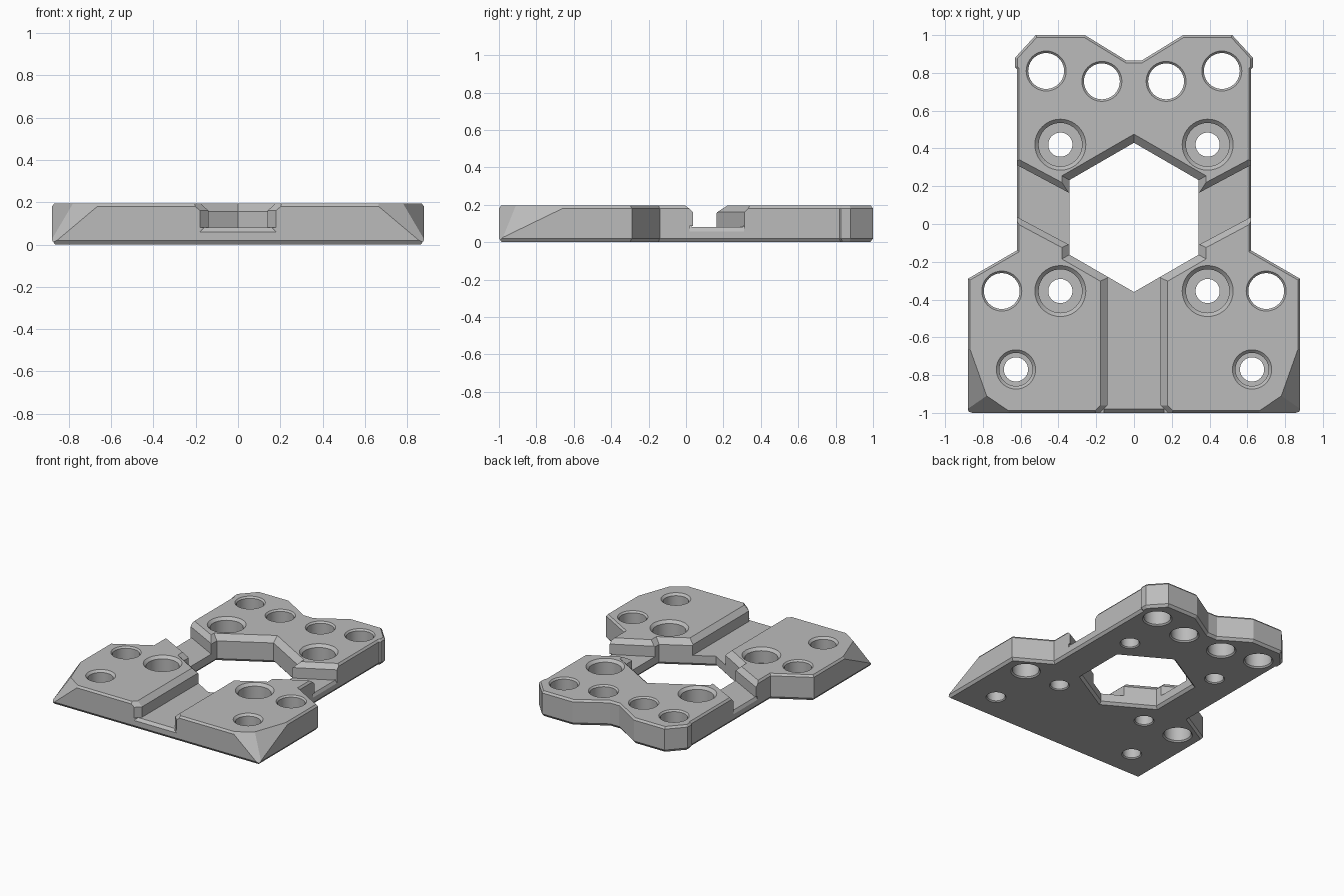
import bpy, bmesh
from math import cos, sin, pi, radians
from mathutils import Vector

cube = bpy.data.objects.get("Cube")
if cube:
    bpy.data.objects.remove(cube, do_unlink=True)

TOP, FLOOR = 0.195, 0.08

grey = bpy.data.materials.new("plain grey")
grey.use_nodes = True
grey.diffuse_color = (0.5, 0.5, 0.5, 1)
grey.node_tree.nodes["Principled BSDF"].inputs["Base Color"].default_value = (0.5, 0.5, 0.5, 1)


def loft(name, rings):
    """Closed solid through (z, points) rings, bottom to top."""
    bm = bmesh.new()
    loops = [[bm.verts.new((x, y, z)) for x, y in pts] for z, pts in rings]
    n = len(loops[0])
    for a, b in zip(loops, loops[1:]):
        for i in range(n):
            j = (i + 1) % n
            bm.faces.new((a[i], a[j], b[j], b[i]))
    bm.faces.new(loops[0][::-1])
    bm.faces.new(loops[-1])
    bmesh.ops.recalc_face_normals(bm, faces=bm.faces)
    mesh = bpy.data.meshes.new(name)
    bm.to_mesh(mesh)
    bm.free()
    mesh.materials.append(grey)
    obj = bpy.data.objects.new(name, mesh)
    bpy.context.collection.objects.link(obj)
    return obj


def inset(pts, d):
    """Mitred inward offset of a counter-clockwise outline."""
    out = []
    for i, p in enumerate(pts):
        p, prev, nxt = Vector(p), Vector(pts[i - 1]), Vector(pts[(i + 1) % len(pts)])
        e, f = (p - prev).normalized(), (nxt - p).normalized()
        m, k = Vector((-e.y, e.x)), Vector((-f.y, f.x))
        out.append(tuple(p + (m + k) * d / (1 + m.dot(k))))
    return out


def ngon(x, y, r, n, turn=0.0):
    return [(x + r * cos(2 * pi * i / n + turn), y + r * sin(2 * pi * i / n + turn)) for i in range(n)]


def mirrored(pts, s):
    return [(s * x, y) for x, y in pts]


# Plate with chamfered rims
half = [(0.88, -1), (0.88, -0.29), (0.62, -0.14), (0.62, 0.82), (0.63, 0.83),
        (0.63, 0.88), (0.52, 1), (0.26, 1), (0.04, 0.865)]
outline = half + mirrored(half[::-1], -1)
plate = loft("mounting_plate", [(0, inset(outline, 0.015)), (0.02, outline),
                                (TOP - 0.015, outline), (TOP, inset(outline, 0.012))])

# Two sloping facets on each front corner
facets = [[(0.88, -0.66, 0.18), (0.78, -0.91, TOP), (0.88, -0.99, 0.02)],
          [(0.68, -0.99, 0.18), (0.78, -0.91, TOP), (0.87, -0.99, 0.02)]]
bm = bmesh.new()
bm.from_mesh(plate.data)
for a, b, c in facets:
    a, b, c = Vector(a), Vector(b), Vector(c)
    normal = (b - a).cross(c - a)
    normal *= 1 if normal.z > 0 else -1
    for s in (1, -1):
        flip = Vector((s, 1, 1))
        bmesh.ops.bisect_plane(bm, geom=bm.verts[:] + bm.edges[:] + bm.faces[:],
                               plane_co=a * flip, plane_no=normal * flip, clear_outer=True)
        bmesh.ops.holes_fill(bm, edges=[e for e in bm.edges if e.is_boundary])
bmesh.ops.recalc_face_normals(bm, faces=bm.faces)
bm.to_mesh(plate.data)
bm.free()

cutters = []


def cutter(rings):
    cutters.append(loft("cutter", rings))


# Hexagonal centre opening, chamfered above and below
cutter([(z, ngon(0, 0.035, r, 6, pi / 2)) for z, r in
        ((-0.01, 0.425), (0.02, 0.395), (0.155, 0.395), (0.205, 0.452))])


# Front groove, flared at its mouth
def groove(w):
    side = [(w + 0.09, -1.05), (w, -0.96), (w, -0.15)]
    return side + mirrored(side[::-1], -1)


cutter([(FLOOR, groove(0.14)), (0.16, groove(0.14)), (0.21, groove(0.195))])


def box(x0, x1, y0, y1):
    return [(x0, y0), (x1, y0), (x1, y1), (x0, y1)]


cutter([(0.06, box(-0.18, 0.18, -1.05, -1)), (0.085, box(-0.155, 0.155, -1.05, -0.975))])


# Slanted side channels
def channel(grow):
    return [(0.25, -0.16 - grow), (0.7, 0.08 - grow), (0.7, 0.355 + grow), (0.25, 0.115 + grow)]


for s in (1, -1):
    cutter([(z, mirrored(channel(g), s)) for z, g in ((FLOOR, 0), (0.16, 0), (0.21, 0.05))])
    cutter([(z, mirrored(box(x, 0.7, 0.02, 0.31), s)) for z, x in ((0.058, 0.62), (0.085, 0.605))])


# Drilled holes: plain, counterbored and small counterbored
def drill(x, y, profile):
    for s in (1, -1):
        cutter([(z, ngon(s * x, y, r, 40)) for z, r in profile])


plain = [(-0.01, 0.115), (0.01, 0.095), (TOP - 0.012, 0.095), (TOP + 0.01, 0.115)]
bored = [(-0.01, 0.08), (0.008, 0.064), (FLOOR, 0.064), (FLOOR, 0.115),
         (TOP - 0.02, 0.115), (TOP + 0.01, 0.145)]
small = [(-0.01, 0.08), (0.008, 0.064), (FLOOR, 0.064), (FLOOR, 0.088),
         (TOP - 0.016, 0.088), (TOP + 0.01, 0.114)]
for x, y, profile in ((0.465, 0.81, plain), (0.17, 0.755, plain), (0.7, -0.355, plain),
                      (0.39, 0.42, bored), (0.39, -0.355, bored), (0.625, -0.77, small)):
    drill(x, y, profile)

# Carve everything out of the plate
bpy.context.view_layer.objects.active = plate
for c in cutters:
    mod = plate.modifiers.new("carve", 'BOOLEAN')
    mod.operation, mod.solver, mod.object = 'DIFFERENCE', 'EXACT', c
    bpy.ops.object.modifier_apply(modifier=mod.name)
    bpy.data.objects.remove(c, do_unlink=True)

bpy.ops.object.select_all(action='DESELECT')
plate.select_set(True)
bpy.ops.object.shade_smooth_by_angle(angle=radians(15))
